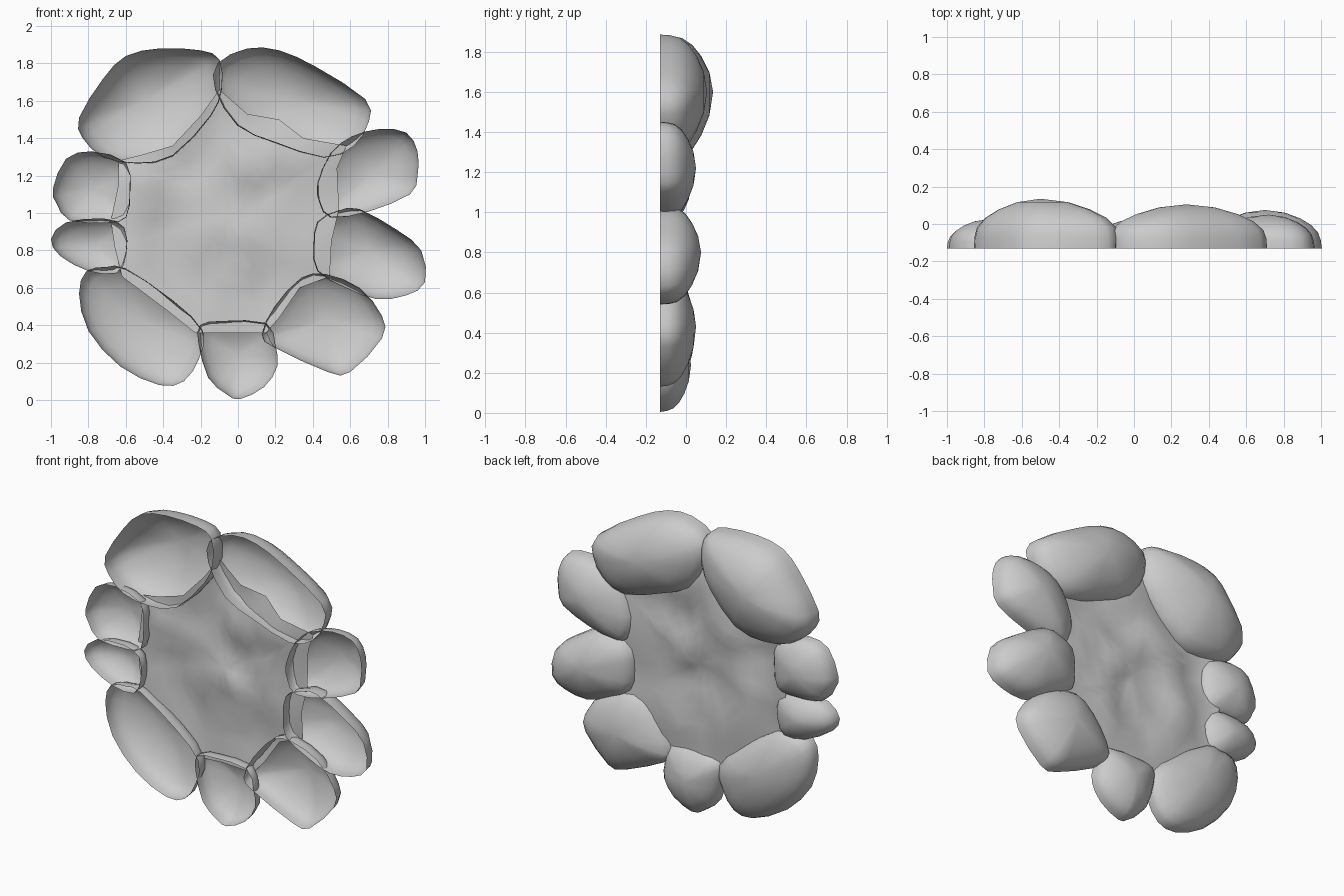
import bpy, bmesh, math
from mathutils import Vector, noise

if "Cube" in bpy.data.objects:
    bpy.data.objects.remove(bpy.data.objects["Cube"])

BASE = -0.13
MIDDLE = Vector((-0.03, 0.98))


def smooth_loop(pts):
    """Add one Catmull-Rom midpoint between each pair of outline points."""
    out, n = [], len(pts)
    p = [Vector(q) for q in pts]
    for i in range(n):
        a, b, c, d = p[i - 1], p[i], p[(i + 1) % n], p[(i + 2) % n]
        out += [b, (b + c) * 0.5625 - (a + d) * 0.0625]
    return out


def rings(name, outline, centre, profile, height, wobble=0.0):
    """Concentric rings from the outline (x, z) to the centre.
    profile rows: scale on the inner side, scale on the outer side, height fraction."""
    bm = bmesh.new()
    c = Vector(centre)
    out_dir = (c - MIDDLE).normalized()

    def vert(p, y):
        y += wobble * noise.noise(Vector((p.x * 5, p.y * 5, 0.3)))
        return bm.verts.new((p.x, y, p.y))

    rows = []
    for s_in, s_out, h in profile:
        row = []
        for p in outline:
            d = p - c
            t = 0.5 + 0.5 * d.normalized().dot(out_dir)
            row.append(vert(c + d * (s_in + (s_out - s_in) * t), height(h)))
        rows.append(row)
    tip = vert(c, height(1))
    n = len(outline)
    for a, b in zip(rows, rows[1:]):
        for i in range(n):
            j = (i + 1) % n
            bm.faces.new((a[i], a[j], b[j], b[i]))
    for i in range(n):
        bm.faces.new((rows[-1][i], rows[-1][(i + 1) % n], tip))
    bmesh.ops.recalc_face_normals(bm, faces=bm.faces)
    if sum(f.normal.y for f in bm.faces) < 0:
        bmesh.ops.reverse_faces(bm, faces=bm.faces)
    for f in bm.faces:
        f.smooth = True
    me = bpy.data.meshes.new(name)
    bm.to_mesh(me)
    bm.free()
    ob = bpy.data.objects.new(name, me)
    bpy.context.collection.objects.link(ob)
    return ob


# Open-bottomed half stone: steep towards the middle, rounder outside
DOME = [(1, 1, 0), (1.02, .98, .22), (1.0, .93, .42), (.88, .81, .61), (.66, .62, .78),
        (.36, .35, .93)]


def stone(name, outline, px, pz, top):
    return rings(name, smooth_loop(outline), (px, pz), DOME, lambda h: BASE + (top - BASE) * h)


stone("stone_top_left", [(-.1, 1.82), (-.2, 1.87), (-.42, 1.88), (-.6, 1.84), (-.72, 1.72),
      (-.85, 1.51), (-.83, 1.4), (-.72, 1.3), (-.54, 1.27), (-.35, 1.31), (-.15, 1.52),
      (-.09, 1.66)], -.5, 1.6, .135)
stone("stone_top_right", [(-.11, 1.8), (.05, 1.88), (.22, 1.87), (.42, 1.78), (.68, 1.61),
      (.7, 1.49), (.62, 1.36), (.46, 1.3), (.2, 1.38), (0, 1.47), (-.12, 1.66)],
      .28, 1.6, .105)
stone("stone_right_upper", [(.76, 1.45), (.9, 1.43), (.96, 1.33), (.96, 1.2), (.92, 1.1),
      (.7, 1.01), (.5, .98), (.44, 1.06), (.43, 1.16), (.5, 1.32), (.61, 1.41)],
      .72, 1.22, .05)
stone("stone_right_lower", [(.65, 1.02), (.85, .91), (.98, .8), (1, .63), (.9, .56),
      (.74, .54), (.58, .6), (.43, .69), (.41, .82), (.43, .95), (.54, 1.01)], .7, .8, .075)
stone("stone_bottom_right", [(.47, .67), (.65, .6), (.77, .45), (.77, .33), (.6, .15),
      (.48, .15), (.2, .28), (.13, .35), (.2, .5), (.34, .65)], .47, .43, .05)
stone("stone_bottom", [(-.2, .4), (-.21, .3), (-.16, .12), (-.06, .03), (.01, 0.005),
      (.14, .07), (.21, .18), (.2, .29), (.15, .41), (-.08, .42)], 0, .24, .025)
stone("stone_bottom_left", [(-.81, .69), (-.85, .57), (-.8, .37), (-.63, .18), (-.42, .08),
      (-.29, .1), (-.21, .22), (-.19, .37), (-.35, .53), (-.6, .7), (-.7, .71)],
      -.52, .42, .045)
stone("stone_left_lower", [(-1, .86), (-.95, .77), (-.8, .69), (-.65, .68), (-.6, .78),
      (-.61, .92), (-.72, .97), (-.92, .95)], -.77, .83, .015)
stone("stone_left_upper", [(-.99, 1.13), (-.97, 1.05), (-.9, .96), (-.7, .95), (-.6, .98),
      (-.58, 1.12), (-.6, 1.27), (-.78, 1.33), (-.92, 1.29)], -.78, 1.13, .025)

# Uneven ground patch whose edge tucks into the stones
patch = [(-.1, 1.66), (.05, 1.53), (.22, 1.5), (.35, 1.4), (.58, 1.36), (.53, 1.24), (.54, 1.02),
         (.5, .85), (.49, .66), (.33, .6), (.22, .44), (.15, .36), (-.08, .36), (-.23, .36),
         (-.38, .48), (-.62, .66), (-.66, .82), (-.68, .96), (-.64, 1.15), (-.64, 1.28),
         (-.52, 1.31), (-.35, 1.36), (-.2, 1.52)]
rings("ground_patch", [Vector(p) for p in patch], (-.05, .98),
      [(1 - k / 8, 1 - k / 8, k / 8) for k in range(8)], lambda h: -0.055, wobble=0.05)
